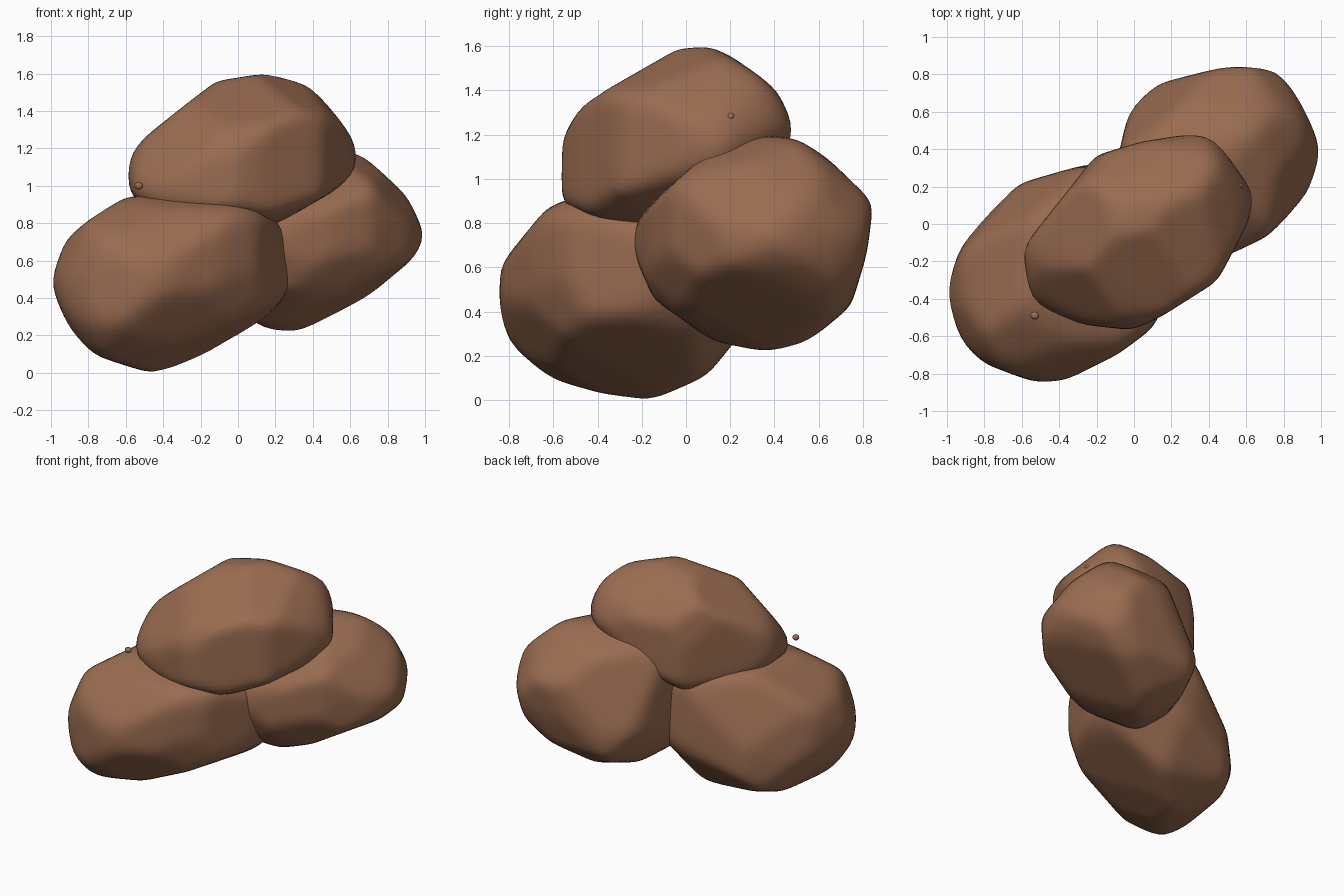
import bpy, bmesh, math
from mathutils import Vector, Euler

cube = bpy.data.objects.get("Cube")
if cube:
    bpy.data.objects.remove(cube, do_unlink=True)

brown = bpy.data.materials.new("earthy brown")
brown.use_nodes = True
colour = (0.32, 0.148, 0.08, 1)
brown.diffuse_color = colour
brown.node_tree.nodes["Principled BSDF"].inputs["Base Color"].default_value = colour

# Drawing planes for the profiles, each as a (right, up) pair of axes
X, Y, Z = Vector((1, 0, 0)), Vector((0, 1, 0)), Vector((0, 0, 1))


def slanted(yaw, tilt):
    """Drawing plane turned about z, then leaned back."""
    yaw, tilt = math.radians(yaw), math.radians(tilt)
    right = X * math.cos(yaw) + Y * math.sin(yaw)
    away = Y * math.cos(yaw) - X * math.sin(yaw)
    return right, Z * math.cos(tilt) + away * math.sin(tilt)


PLANES = {
    "front": (X, Z),
    "side": (Y, Z),
    "plan": (X, Y),
    "slant_front": slanted(35, 25),
    "slant_back": slanted(215, 25),
    "slant_end": slanted(140, -30),
}


def add_object(name, bm):
    mesh = bpy.data.meshes.new(name)
    bm.to_mesh(mesh)
    bm.free()
    mesh.materials.append(brown)
    mesh.shade_smooth()
    obj = bpy.data.objects.new(name, mesh)
    bpy.context.collection.objects.link(obj)


def carving_planes(centre, profiles):
    """Turn every profile edge into a plane (normal, distance from centre)."""
    cuts = []
    for view, points in profiles.items():
        right, up = PLANES[view]
        middle = Vector((centre.dot(right), centre.dot(up)))
        for a, b in zip(points, points[1:]):
            a, b = Vector(a), Vector(b)
            edge = (b - a).normalized()
            normal = Vector((edge.y, -edge.x))
            distance = normal.dot(a - middle)
            if distance < 0:
                normal, distance = -normal, -distance
            cuts.append((right * normal.x + up * normal.y, distance + 0.008))
    return cuts


def tuber(name, centre, radii, turn, pitch, **profiles):
    """Tilted ellipsoid carved back to its profiles, then softened."""
    centre = Vector(centre)
    cuts = carving_planes(centre, profiles)
    spin = Euler((0, -math.radians(pitch), math.radians(turn))).to_matrix()
    bm = bmesh.new()
    bmesh.ops.create_icosphere(bm, subdivisions=5, radius=1)
    for v in bm.verts:
        d = v.co.normalized()
        local = spin.transposed() @ d
        reach = sum(abs(c / r) ** 2.3 for c, r in zip(local, radii)) ** (-1 / 2.3)
        for normal, distance in cuts:
            facing = normal.dot(d)
            if facing > 0.01:
                reach = min(reach, distance / facing)
        v.co = centre + d * reach
    for _ in range(4):
        bmesh.ops.smooth_vert(bm, verts=bm.verts, factor=0.5,
                              use_axis_x=True, use_axis_y=True, use_axis_z=True)
    add_object(name, bm)


def bud(name, place):
    bm = bmesh.new()
    bmesh.ops.create_icosphere(bm, subdivisions=2, radius=0.024)
    for v in bm.verts:
        v.co = Vector((v.co.x, v.co.y * 0.9, v.co.z * 0.85)) + Vector(place)
    add_object(name, bm)


# Low tuber at the front
tuber(
    "front_tuber", (-.36, -.26, .46), (.82, .64, .54), 32, 7,
    front=[(.1, .22), (.25, .42), (.29, .53), (.27, .73), (.14, .87), (-.2, .93), (-.6, .94),
           (-.9, .75), (-1, .48), (-.9, .25), (-.8, .11), (-.45, 0), (-.2, .08), (.1, .22)],
    side=[(0, .94), (-.4, .94), (-.62, .87), (-.84, .6), (-.84, .31), (-.59, .07),
          (-.18, 0), (.07, .09), (.32, .4), (.3, .7)],
    plan=[(-.1, .35), (-.37, .28), (-.61, .21), (-.91, -.09), (-1, -.36), (-.92, -.63),
          (-.8, -.74), (-.53, -.84), (-.37, -.83), (-.09, -.69), (.1, -.55), (.29, -.1)],
    slant_front=[(-.78, .83), (-.99, .73), (-1.11, .46), (-1.08, .2), (-.94, .05),
                 (-.62, .02), (-.33, .08), (.11, .23)],
    slant_back=[(.79, .84), (1.02, .73), (1.12, .45), (1.1, .29), (.94, .09),
                (.63, -.05), (.45, -.05), (.12, .02), (-.12, .27)],
    slant_end=[(.45, .62), (.6, .29), (.63, .03), (.56, -.12), (.33, -.31), (.18, -.39),
               (-.06, -.27), (-.34, .05), (-.44, .33), (-.42, .5)],
)

# Low tuber at the back
tuber(
    "back_tuber", (.42, .3, .7), (.77, .58, .54), 30, 17,
    front=[(.4, 1.19), (.64, 1.18), (.9, .94), (1, .73), (.87, .51), (.55, .29),
           (.3, .22), (.1, .23), (-.12, .4)],
    side=[(-.14, .46), (-.24, .69), (-.21, .83), (.12, 1.13), (.37, 1.19), (.55, 1.17),
          (.84, .89), (.81, .66), (.74, .43), (.54, .26), (.38, .22), (.13, .27), (-.14, .46)],
    plan=[(-.09, .3), (-.05, .48), (-.01, .64), (.15, .75), (.55, .85), (.74, .83), (.84, .76),
          (1, .39), (.91, .14), (.71, -.06), (.5, -.16), (.2, -.24)],
    slant_front=[(.63, 1.12), (.81, 1.1), (.99, .97), (1.11, .76), (1.07, .53), (.92, .42),
                 (.48, .26), (.16, .22)],
    slant_back=[(-.66, 1.08), (-.86, 1.04), (-1.05, .89), (-1.11, .64), (-1.05, .43),
                (-.88, .27), (-.59, .14), (-.31, .14), (-.12, .24)],
    slant_end=[(-.35, 1.34), (-.6, 1.04), (-.58, .78), (-.41, .53), (-.23, .36), (-.03, .3),
               (.17, .36), (.3, .53), (.41, .75), (.2, 1.28), (-.1, 1.39)],
)

# Tuber resting on top of the other two
tuber(
    "top_tuber", (.03, -.04, 1.18), (.87, .55, .48), 33, 13,
    front=[(-.2, .78), (-.56, .93), (-.6, 1.06), (-.56, 1.2), (-.13, 1.55), (.18, 1.6),
           (.37, 1.55), (.54, 1.35), (.65, 1.18), (.6, 1.03), (.2, .8)],
    side=[(-.2, .76), (-.57, .89), (-.55, 1.19), (-.46, 1.34), (-.07, 1.58), (.09, 1.6),
          (.24, 1.53), (.39, 1.43), (.48, 1.24), (.46, 1)],
    plan=[(-.59, -.13), (-.55, -.42), (-.28, -.53), (-.01, -.56), (.14, -.49), (.44, -.3),
          (.61, .02), (.65, .22), (.58, .33), (.39, .49), (.03, .43), (-.2, .36), (-.59, -.13)],
    slant_front=[(-.31, .58), (-.47, .66), (-.7, .82), (-.69, .96), (-.52, 1.19), (-.05, 1.46),
                 (.19, 1.45), (.56, 1.33), (.68, .98), (.55, .83), (.27, .67), (.01, .6)],
    slant_back=[(-.61, 1.05), (-.62, 1.16), (-.55, 1.31), (-.39, 1.43), (-.06, 1.47),
                (.34, 1.33), (.69, .93), (.69, .85), (.54, .71), (0, .6), (-.3, .75), (-.61, 1.05)],
    slant_end=[(-.4, 1.34), (-.14, 1.54), (.1, 1.43), (.35, 1.24), (.4, .97)],
)

# Small buds on the skin
bud("left_bud", (.56, .2, 1.28))
bud("right_bud", (-.53, -.49, 1))
